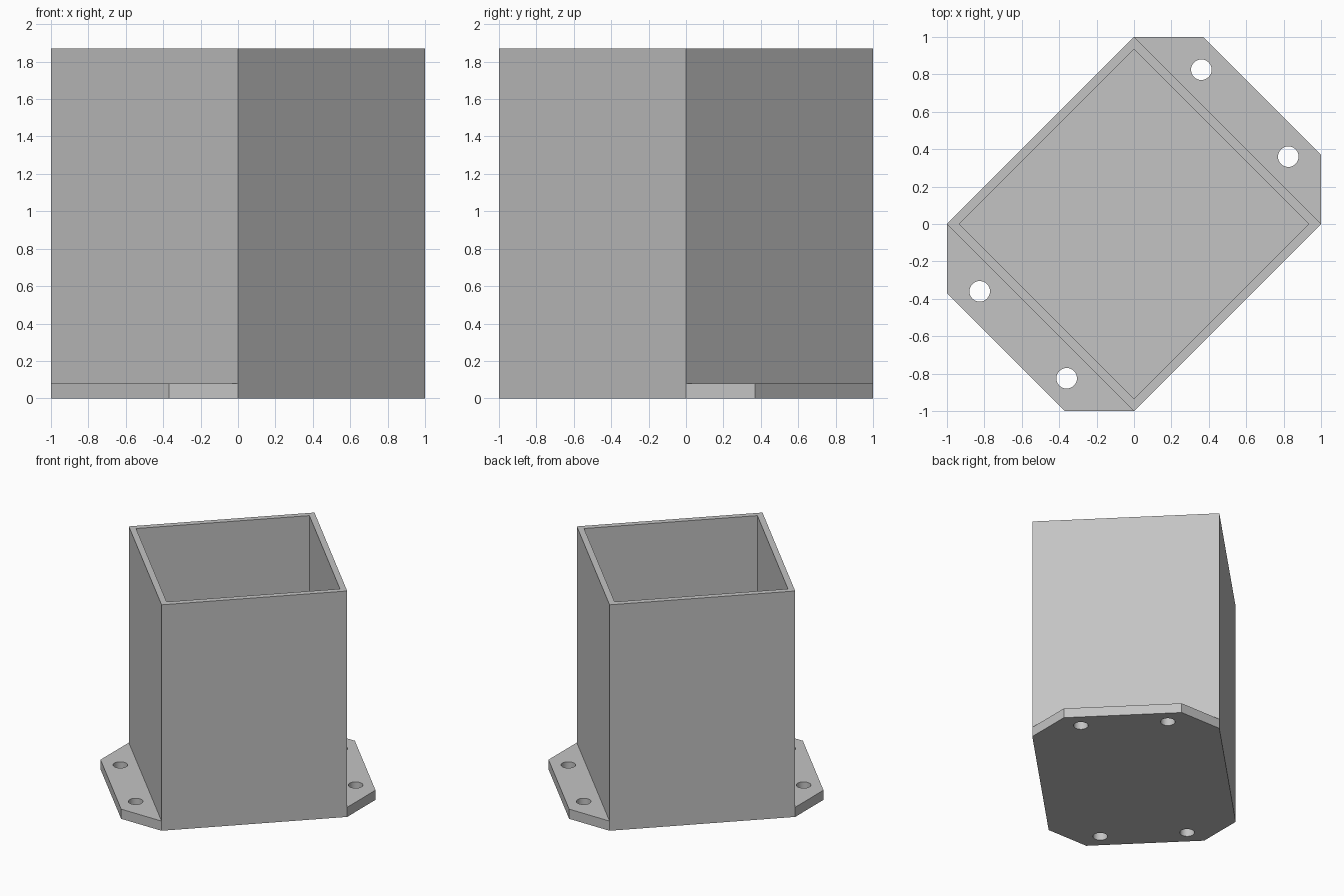
import bpy, bmesh
from mathutils import Matrix

if "Cube" in bpy.data.objects:
    bpy.data.objects.remove(bpy.data.objects["Cube"])

PLATE, HEIGHT, WALL, CUT = 0.08, 1.87, 0.047, 0.37

grey = bpy.data.materials.new("plain grey")
grey.diffuse_color = (0.55, 0.55, 0.55, 1)
grey.use_nodes = True
grey.node_tree.nodes["Principled BSDF"].inputs["Base Color"].default_value = grey.diffuse_color


def add_object(name, bm):
    mesh = bpy.data.meshes.new(name)
    bmesh.ops.recalc_face_normals(bm, faces=bm.faces[:])
    bm.to_mesh(mesh)
    bm.free()
    mesh.materials.append(grey)
    obj = bpy.data.objects.new(name, mesh)
    bpy.context.collection.objects.link(obj)
    return obj


def raise_face(bm, face, dz):
    """Extrude one face vertically and return its moved copy."""
    new = bmesh.ops.extrude_face_region(bm, geom=[face])["geom"]
    bmesh.ops.translate(bm, vec=(0, 0, dz),
                        verts=[v for v in new if isinstance(v, bmesh.types.BMVert)])
    top = next(f for f in new if isinstance(f, bmesh.types.BMFace))
    if face.is_valid:
        bmesh.ops.delete(bm, geom=[face], context='FACES_ONLY')
    return top


# Base plate with two chamfered flanges
bm = bmesh.new()
half = [(0, 1), (CUT, 1), (1, CUT), (1, 0)]
outline = half + [(-x, -y) for x, y in half]
lower = [bm.verts.new((x, y, 0)) for x, y in outline]
upper = [bm.verts.new((x, y, PLATE)) for x, y in outline]
bm.faces.new(lower)
for i in range(8):
    j = (i + 1) % 8
    bm.faces.new((lower[i], lower[j], upper[j], upper[i]))
bm.faces.new(upper[0:4])
bm.faces.new(upper[4:8])
centre = bm.faces.new([upper[i] for i in (0, 3, 4, 7)])
bmesh.ops.recalc_face_normals(bm, faces=bm.faces[:])

# Square box rising from the plate, hollowed down to the plate
top = raise_face(bm, centre, HEIGHT - PLATE)
bmesh.ops.inset_region(bm, faces=[top], thickness=WALL, use_even_offset=True)
raise_face(bm, top, PLATE - HEIGHT)
bmesh.ops.dissolve_limit(bm, angle_limit=0.01, verts=bm.verts[:], edges=bm.edges[:])
box = add_object("post_box", bm)

# Bolt holes through the flanges
bm = bmesh.new()
for s in (1, -1):
    for x, y in ((0.36, 0.825), (0.825, 0.36)):
        bmesh.ops.create_cone(bm, cap_ends=True, segments=32, radius1=0.055, radius2=0.055,
                              depth=0.3, matrix=Matrix.Translation((s * x, s * y, 0.04)))
cutter = add_object("bolt_hole_cutter", bm)
cutter.hide_render = True
cutter.hide_viewport = True
holes = box.modifiers.new("bolt holes", 'BOOLEAN')
holes.operation = 'DIFFERENCE'
holes.solver = 'EXACT'
holes.object = cutter

# Smooth hole walls, sharp edges elsewhere
bpy.context.view_layer.objects.active = box
box.select_set(True)
bpy.ops.object.modifier_apply(modifier=holes.name)
bpy.ops.object.shade_smooth_by_angle(angle=0.52)
